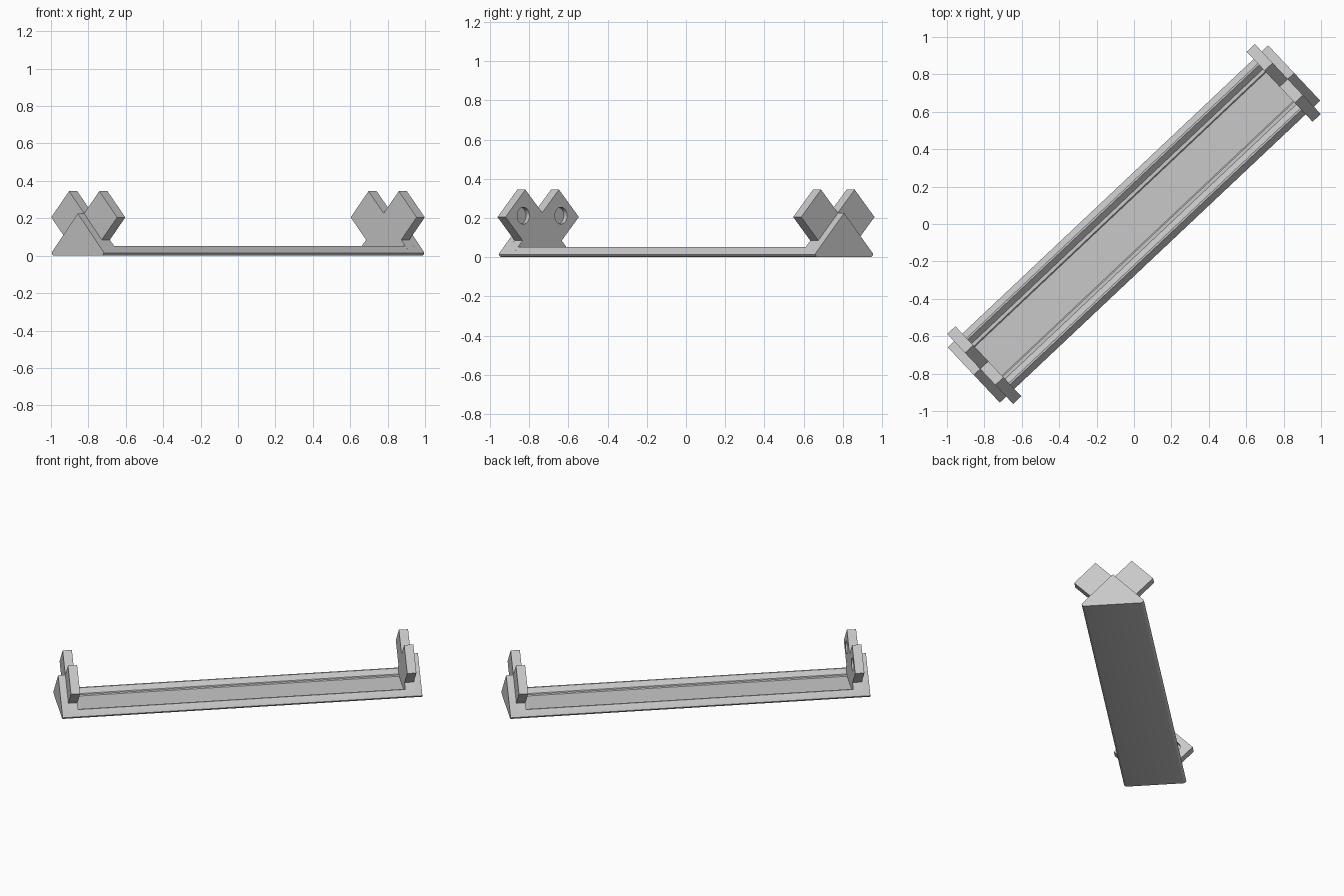
import bpy, bmesh, math
from mathutils import Matrix

if "Cube" in bpy.data.objects:
    bpy.data.objects.remove(bpy.data.objects["Cube"])

TURN = Matrix.Rotation(math.radians(43.3), 4, 'Z')   # the bar lies diagonally in plan
END, EAR_OUT, EAR_IN = 1.177, 1.13, 1.07             # stations along the bar

grey = bpy.data.materials.new("plain_grey")
grey.diffuse_color = (0.58, 0.58, 0.58, 1)
grey.use_nodes = True
grey.node_tree.nodes["Principled BSDF"].inputs["Base Color"].default_value = grey.diffuse_color


def finish(name, bm):
    bmesh.ops.recalc_face_normals(bm, faces=bm.faces)
    bm.transform(TURN)
    me = bpy.data.meshes.new(name)
    bm.to_mesh(me)
    bm.free()
    ob = bpy.data.objects.new(name, me)
    me.materials.append(grey)
    bpy.context.collection.objects.link(ob)
    return ob


def extrude(name, half, x0, x1):
    """Mirror a half profile (y, z) and extrude it along the bar."""
    pts = half + [(-y, z) for y, z in reversed(half) if y > 1e-6]
    bm = bmesh.new()
    face = bm.faces.new([bm.verts.new((x0, y, z)) for y, z in pts])
    new = bmesh.ops.extrude_face_region(bm, geom=[face])["geom"]
    bmesh.ops.translate(bm, vec=(x1 - x0, 0, 0),
                        verts=[v for v in new if isinstance(v, bmesh.types.BMVert)])
    return finish(name, bm)


def cylinder(name, r, x0, x1, y, z):
    bm = bmesh.new()
    bmesh.ops.create_cone(bm, cap_ends=True, segments=32, radius1=r, radius2=r,
                          depth=abs(x1 - x0))
    bm.transform(Matrix.Translation(((x0 + x1) / 2, y, z)) @ Matrix.Rotation(math.pi / 2, 4, 'Y'))
    return finish(name, bm)


def cut(ob, cutter):
    mod = ob.modifiers.new("hole", 'BOOLEAN')
    mod.operation, mod.solver, mod.object = 'DIFFERENCE', 'EXACT', cutter
    bpy.context.view_layer.objects.active = ob
    bpy.ops.object.modifier_apply(modifier=mod.name)
    bpy.data.objects.remove(cutter)


# Rounded lower edge shared by every section
foot = [(0, 0), (0.182, 0), (0.192, 0.002), (0.2, 0.008), (0.203, 0.015), (0.2, 0.021)]

# Shallow tray with sloped rims
extrude("tray", foot + [(0.17, 0.051), (0.16, 0.051), (0.13, 0.024),
                        (0.112, 0.024), (0.106, 0.018), (0, 0.018)], -EAR_IN, EAR_IN)

for side, label in ((-1, "left"), (1, "right")):
    # Triangular end block
    extrude(label + "_end_block", foot + [(0, 0.225)], side * EAR_OUT, side * END)

    # Bracket with two diamond ears
    ear = extrude(label + "_ear_bracket",
                  foot + [(0.137, 0.085), (0.257, 0.205), (0.118, 0.345), (0, 0.227)],
                  side * EAR_IN, side * EAR_OUT)
    for y in (-0.132, 0.132):
        cut(ear, cylinder("counterbore", 0.043, side * 1.04, side * 1.095, y, 0.212))
        cut(ear, cylinder("bolt_hole", 0.026, side * 1.05, side * 1.16, y, 0.212))

# Smooth only the rounded edges and bores
for ob in bpy.data.objects:
    ob.select_set(True)
    bpy.context.view_layer.objects.active = ob
bpy.ops.object.shade_smooth_by_angle(angle=math.radians(30))
